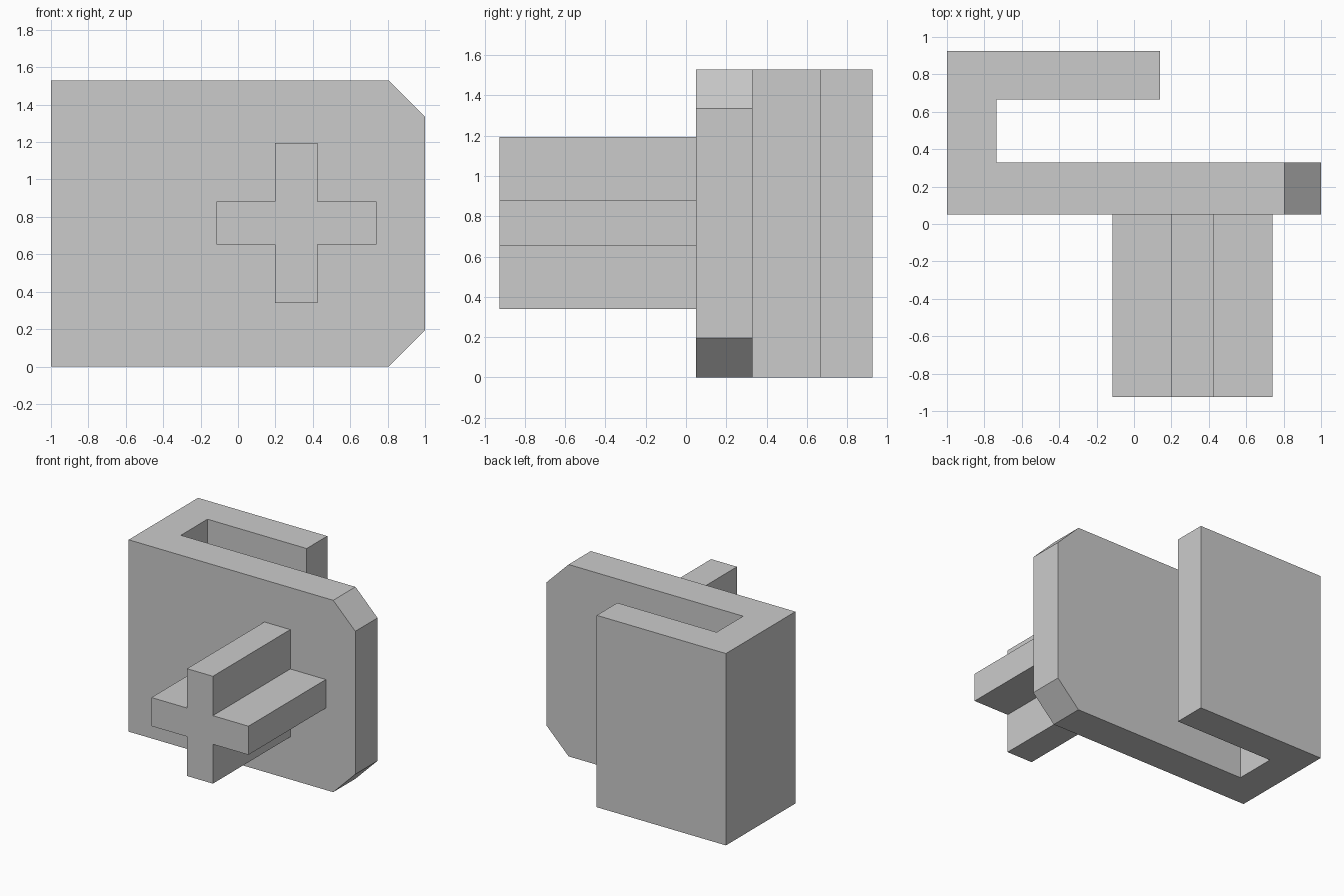
import bpy
import bmesh
from mathutils import Vector

cube = bpy.data.objects.get("Cube")
if cube:
    bpy.data.objects.remove(cube, do_unlink=True)

HEIGHT = 1.53
PLATE_FRONT = 0.05

grey = bpy.data.materials.new("light_grey")
grey.use_nodes = True
colour = (0.6, 0.6, 0.6, 1)
grey.diffuse_color = colour
grey.node_tree.nodes["Principled BSDF"].inputs["Base Color"].default_value = colour


def extruded_profile(points, direction):
    """Extrude a closed outline of 3D points into a solid bmesh."""
    bm = bmesh.new()
    face = bm.faces.new([bm.verts.new(p) for p in points])
    moved = bmesh.ops.extrude_face_region(bm, geom=[face], use_keep_orig=True)["geom"]
    verts = [v for v in moved if isinstance(v, bmesh.types.BMVert)]
    bmesh.ops.translate(bm, verts=verts, vec=Vector(direction))
    bmesh.ops.recalc_face_normals(bm, faces=bm.faces)
    return bm


def add_object(name, bm):
    mesh = bpy.data.meshes.new(name)
    bm.to_mesh(mesh)
    bm.free()
    mesh.materials.append(grey)
    obj = bpy.data.objects.new(name, mesh)
    bpy.context.collection.objects.link(obj)
    return obj


# Hooked clip body: front plate, side wall and shorter back plate
outline = [(-1, PLATE_FRONT), (1, PLATE_FRONT), (1, 0.33), (-0.735, 0.33),
           (-0.735, 0.665), (0.14, 0.665), (0.14, 0.925), (-1, 0.925)]
body = extruded_profile([(x, y, 0) for x, y in outline], (0, 0, HEIGHT))

# Chamfer the top and bottom corners at the free end of the front plate
corners = [e for e in body.edges
           if all(v.co.x > 0.99 for v in e.verts)
           and abs(e.verts[0].co.z - e.verts[1].co.z) < 0.01]
bmesh.ops.bevel(body, geom=corners, offset=0.195, offset_type='OFFSET',
                segments=1, affect='EDGES')
add_object("clip_body", body)

# Cross-shaped peg standing out from the front plate
cx, cz, reach, half = 0.312, 0.767, 0.428, 0.114
quarter = [(half, half), (half, reach), (-half, reach)]
cross = []
for turn in range(4):
    cross += quarter
    quarter = [(-b, a) for a, b in quarter]
peg = extruded_profile([(cx + a, PLATE_FRONT, cz + b) for a, b in cross],
                       (0, -0.925 - PLATE_FRONT, 0))
bmesh.ops.remove_doubles(peg, verts=peg.verts, dist=0.001)
add_object("cross_peg", peg)
